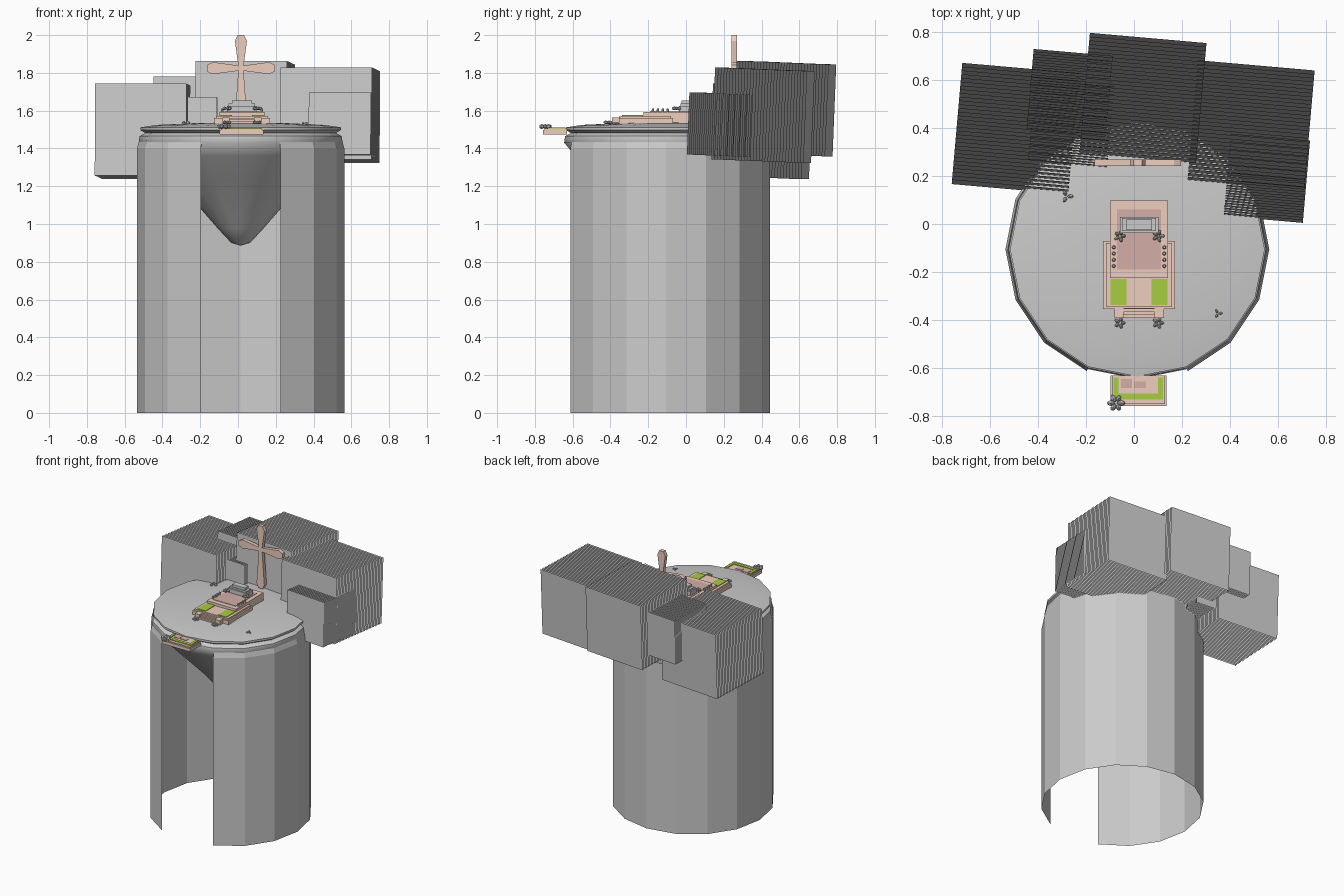
import bpy, bmesh, math, random
from mathutils import Matrix, Vector

if "Cube" in bpy.data.objects:
    bpy.data.objects.remove(bpy.data.objects["Cube"])

random.seed(3)
CX, CY = 0.014, -0.105      # axis of the round column


def material(name, rgb):
    m = bpy.data.materials.new(name)
    m.diffuse_color = (*rgb, 1)
    m.use_nodes = True
    m.node_tree.nodes["Principled BSDF"].inputs["Base Color"].default_value = m.diffuse_color
    return m


PINK = material("pale_pink", (0.85, 0.62, 0.52))
ROSE = material("rose", (0.66, 0.42, 0.38))
GREEN = material("grass_green", (0.38, 0.62, 0.05))


def finish(name, bm, mat=None, smooth=None):
    me = bpy.data.meshes.new(name)
    bm.to_mesh(me)
    bm.free()
    ob = bpy.data.objects.new(name, me)
    bpy.context.collection.objects.link(ob)
    if mat:
        me.materials.append(mat)
    if smooth:
        bpy.ops.object.select_all(action='DESELECT')
        ob.select_set(True)
        bpy.context.view_layer.objects.active = ob
        bpy.ops.object.shade_smooth_by_angle(angle=math.radians(smooth))
    return ob


def boxes(name, specs, mat=None):
    """Each spec is x0, x1, y0, y1, z0, z1."""
    bm = bmesh.new()
    for x0, x1, y0, y1, z0, z1 in specs:
        m = Matrix.Translation(((x0 + x1) / 2, (y0 + y1) / 2, (z0 + z1) / 2)) @ \
            Matrix.Diagonal((x1 - x0, y1 - y0, z1 - z0, 1))
        bmesh.ops.create_cube(bm, size=1, matrix=m)
    return finish(name, bm, mat)


def lathe(name, profile, first=0, sides=16, smooth=None):
    """Rings of 16 around the column axis, starting at face number first."""
    bm = bmesh.new()
    rings = []
    for r, z in profile:
        rings.append([bm.verts.new((CX + r * math.cos(math.tau * (first + i) / 16),
                                    CY + r * math.sin(math.tau * (first + i) / 16), z))
                      for i in range(sides + 1)])
    for a, b in zip(rings, rings[1:]):
        for i in range(sides):
            bm.faces.new((a[i], a[i + 1], b[i + 1], b[i]))
    bmesh.ops.remove_doubles(bm, verts=bm.verts, dist=1e-5)
    return finish(name, bm, None, smooth)


# Column wall: open underneath, two of its sixteen sides left out at the front
lathe("column_wall", [(0.549, 0), (0.549, 1.40), (0.535, 1.45), (0.505, 1.485)], first=-3, sides=14)

# Island: rounded rocky underside and flat-domed top
lathe("island", [(0, 0.885), (0.05, 0.90), (0.12, 0.975), (0.22, 1.09), (0.36, 1.235), (0.48, 1.36),
                 (0.54, 1.43), (0.535, 1.465), (0.505, 1.482), (0.53, 1.497), (0.53, 1.512),
                 (0.44, 1.525), (0.22, 1.535), (0, 1.538)], smooth=50)


# Tree clouds: stacks of parallel square sheets, slightly turned
def cloud(name, centre, size, sheets=32):
    bm = bmesh.new()
    turn = Matrix.Translation(centre) @ Matrix.Rotation(math.radians(-5), 4, 'Z') @ \
        Matrix.Rotation(math.radians(-2.3), 4, 'X')
    h = size / 2
    for i in range(sheets):
        y = -h + size * i / (sheets - 1)
        bm.faces.new([bm.verts.new(turn @ Vector((x, y, z)))
                      for x, z in ((-h, -h), (h, -h), (h, h), (-h, h))])
    finish(name, bm)


cloud("cloud_left", (-0.494, 0.397, 1.490), 0.487)
cloud("cloud_back", (0.037, 0.522, 1.611), 0.487)
cloud("cloud_right", (0.487, 0.408, 1.576), 0.487)
cloud("cloud_small_back_left", (-0.268, 0.543, 1.610), 0.33)
cloud("cloud_small_left", (-0.262, 0.415, 1.500), 0.33)
cloud("cloud_small_right", (0.553, 0.190, 1.526), 0.33)

# Standing cross: each arm flares outward from the waist
bm = bmesh.new()
hub = Vector((0.0155, 0, 1.825))
outline = []
for angle, length in ((0, 0.18), (90, 0.175), (180, 0.18), (270, 0.29)):
    d = Vector((math.cos(math.radians(angle)), 0, math.sin(math.radians(angle))))
    s = Vector((-d.z, 0, d.x))
    for along, side in ((0.014, -0.014), (length - 0.03, -0.032), (length, -0.017),
                        (length, 0.017), (length - 0.03, 0.032)):
        outline.append(hub + d * along + s * side)
f = bm.faces.new([bm.verts.new(p + Vector((0, 0.242, 0))) for p in outline])
ext = bmesh.ops.extrude_face_region(bm, geom=[f])
bmesh.ops.translate(bm, vec=(0, 0.027, 0),
                    verts=[v for v in ext["geom"] if isinstance(v, bmesh.types.BMVert)])
bmesh.ops.recalc_face_normals(bm, faces=bm.faces)
finish("standing_cross", bm, PINK)

# Terraced shrine: base, upper terrace, front steps
M = 0.021                   # middle of the shrine


def pair(x0, x1, *rest):
    """The same box on both sides of the shrine's middle."""
    return [(M + x0, M + x1, *rest), (M - x1, M - x0, *rest)]


boxes("shrine_base", [(M - 0.149, M + 0.149, -0.354, -0.07, 1.525, 1.560),
                      (M - 0.138, M + 0.138, -0.346, -0.08, 1.560, 1.572)], PINK)
boxes("shrine_terrace", [(M - 0.12, M + 0.12, -0.225, 0.098, 1.525, 1.592)], PINK)
boxes("shrine_floor", [(M - 0.092, M + 0.092, -0.19, 0.06, 1.59, 1.595)], ROSE)
boxes("shrine_steps", [(M - 0.065, M + 0.065, -0.392 + 0.013 * i, -0.35, 1.53, 1.542 + 0.01 * i)
                       for i in range(4)], PINK)
boxes("step_walls", pair(0.065, 0.103, -0.392, -0.35, 1.53, 1.565), PINK)
boxes("shrine_lawns", pair(0.052, 0.118, -0.338, -0.228, 1.565, 1.576), GREEN)

# Grey altar on the terrace
boxes("altar", [(M - 0.08, M + 0.08, -0.038, 0.03, 1.592, 1.625),
                (M - 0.07, M + 0.07, -0.03, 0.025, 1.625, 1.637),
                (M - 0.053, M + 0.053, -0.025, 0.018, 1.637, 1.655)])

# Row of small posts along each side of the terrace
bm = bmesh.new()
for side in (-1, 1):
    for i in range(4):
        bmesh.ops.create_cone(bm, cap_ends=True, segments=8, radius1=0.008, radius2=0.005, depth=0.02,
                              matrix=Matrix.Translation((M + side * 0.105, -0.175 + 0.026 * i, 1.602)))
finish("terrace_posts", bm)

# Front balcony with a green border
boxes("balcony", [(-0.098, 0.135, -0.757, -0.63, 1.475, 1.498),
                  (-0.09, 0.128, -0.75, -0.63, 1.498, 1.506)], PINK)
boxes("balcony_lawn", [(-0.085, -0.064, -0.73, -0.638, 1.504, 1.511), (0.1, 0.121, -0.73, -0.638, 1.504, 1.511),
                       (-0.064, 0.1, -0.73, -0.705, 1.504, 1.511)], GREEN)
boxes("balcony_tiles", [(-0.055, -0.008, -0.682, -0.645, 1.504, 1.509),
                        (0.0, 0.05, -0.682, -0.655, 1.504, 1.509)], ROSE)


# Little clusters: plants beside the steps and altar, stones on the ground
def cluster(name, x, y, z, radius, count):
    bm = bmesh.new()
    for i in range(count):
        a = math.tau * i / count
        m = Matrix.Translation((x + radius * 0.6 * math.cos(a), y + radius * 0.6 * math.sin(a), z)) @ \
            Matrix.Rotation(a, 4, 'Z') @ \
            Matrix.Diagonal((radius * random.uniform(0.4, 0.55), radius * 0.33, radius * 0.4, 1))
        bmesh.ops.create_icosphere(bm, subdivisions=1, radius=1, matrix=m)
    finish(name, bm)


for n, s in (("left", -1), ("right", 1)):
    cluster("altar_plant_" + n, M + s * 0.08, -0.05, 1.612, 0.025, 5)
    cluster("step_plant_" + n, M + s * 0.08, -0.412, 1.538, 0.024, 5)
cluster("balcony_flower", -0.075, -0.745, 1.516, 0.036, 6)
cluster("stone_left", -0.28, 0.115, 1.535, 0.026, 3)
cluster("stone_right", 0.35, -0.372, 1.533, 0.018, 3)
